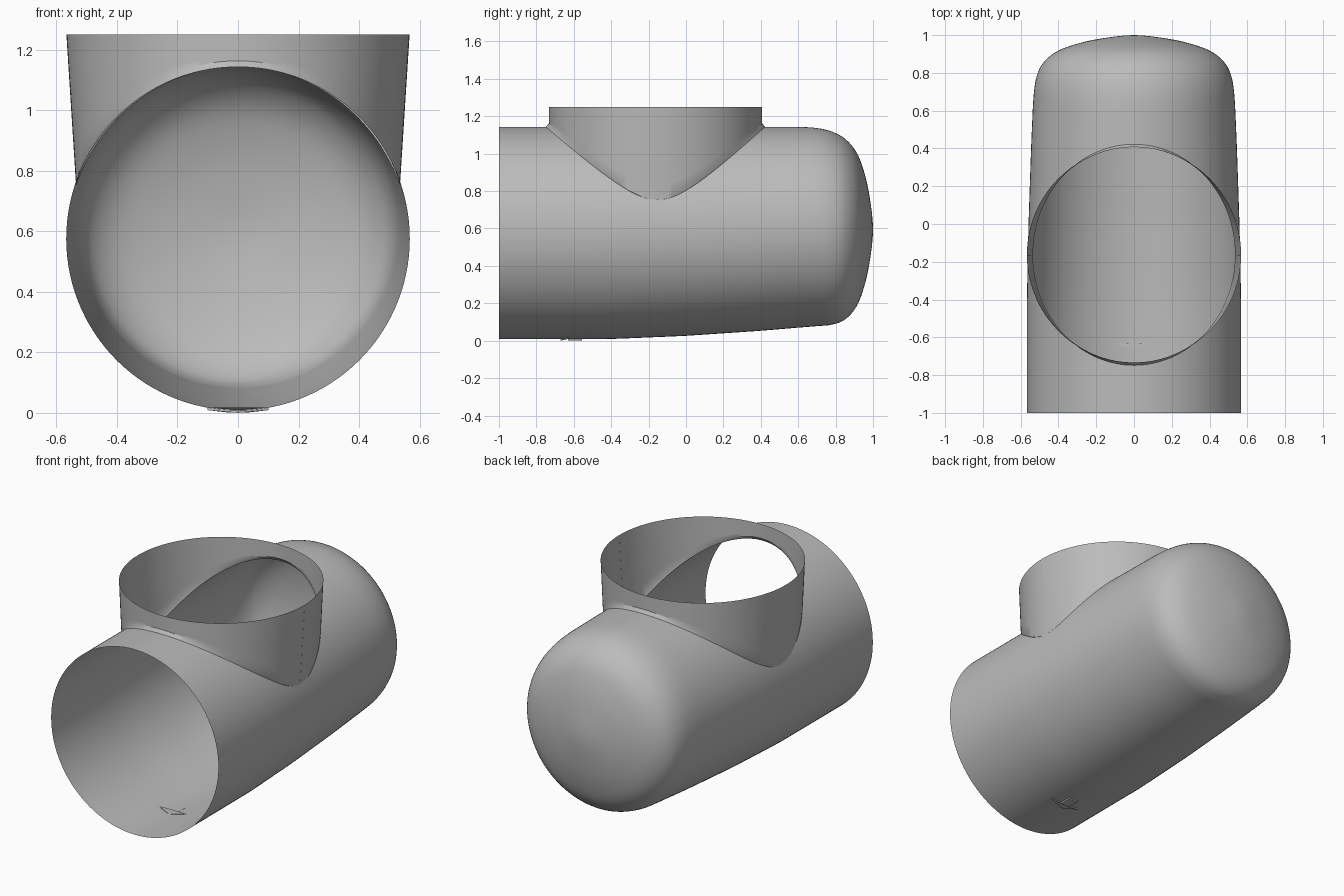
import bpy, bmesh, math
from mathutils import Vector

cube = bpy.data.objects.get("Cube")
if cube:
    bpy.data.objects.remove(cube, do_unlink=True)

grey = bpy.data.materials.new("plain grey")
grey.use_nodes = True
grey.diffuse_color = (0.5, 0.5, 0.5, 1)
grey.node_tree.nodes["Principled BSDF"].inputs["Base Color"].default_value = (0.5, 0.5, 0.5, 1)

# Pipe silhouette as (y, bottom z, top z)
TUBE = [Vector(p) for p in ((-1, .008, 1.143), (-.4, .009, 1.143), (0, .026, 1.143),
                            (.4, .053, 1.143), (.6, .07, 1.143))]
CAP = [Vector(p) for p in ((.5, .062, 1.143), (.6, .07, 1.143), (.7, .078, 1.137),
                           (.78, .086, 1.118), (.85, .113, 1.08), (.91, .18, 1.01),
                           (.95, .28, .91), (.98, .41, .78), (1, .595, .595), (.98, .78, .41))]
BRANCH_Y = -.163
HOLE_RX, HOLE_RY = .535, .585
NECK_RY, RIM_RX, RIM_Z = .57, .567, 1.25
HALF = 72          # columns across the opening
ROWS = 10


def silhouette(y):
    for a, b in zip(TUBE, TUBE[1:]):
        if y <= b.x:
            return a.lerp(b, (y - a.x) / (b.x - a.x))
    return TUBE[-1]


def ring_point(section, phi):
    y, low, high = section
    r = (high - low) / 2
    return Vector((r * math.sin(phi), y, (high + low) / 2 + r * math.cos(phi)))


def catmull(points, steps):
    out = []
    for p, q, r, s in zip(points, points[1:], points[2:], points[3:]):
        for i in range(1, steps + 1):
            t = i / steps
            out.append((2 * q + (r - p) * t + (2 * p - 5 * q + 4 * r - s) * t ** 2
                        + (3 * q - p - 3 * r + s) * t ** 3) / 2)
    return out


def bridge(bm, lines, closed=True):
    """Join neighbouring lines of points with quads."""
    grid = [[bm.verts.new(p) for p in line] for line in lines]
    for a, b in zip(grid, grid[1:] + grid[:1] if closed else grid[1:]):
        for i in range(len(a) - 1):
            bm.faces.new((a[i], a[i + 1], b[i + 1], b[i]))


def finish(name, bm, angle=30):
    bmesh.ops.remove_doubles(bm, verts=bm.verts, dist=1e-5)
    bmesh.ops.recalc_face_normals(bm, faces=bm.faces)
    mesh = bpy.data.meshes.new(name)
    bm.to_mesh(mesh)
    bm.free()
    mesh.materials.append(grey)
    mesh.shade_smooth()
    mesh.set_sharp_from_angle(angle=math.radians(angle))
    obj = bpy.data.objects.new(name, mesh)
    bpy.context.collection.objects.link(obj)
    return obj


# Columns around the pipe: those across the opening end on its edge
mid = silhouette(BRANCH_Y)
reach = HOLE_RX / ((mid.z - mid.y) / 2)
side = math.asin(reach)
upper = [math.asin(reach * math.cos(math.pi * (1 - i / HALF))) for i in range(HALF + 1)]
lower = [side + (2 * math.pi - 2 * side) * i / HALF for i in range(1, HALF)]


def hole_edge(phi, sign):
    y = BRANCH_Y
    for _ in range(12):
        x = ring_point(silhouette(y), phi).x
        y = BRANCH_Y + sign * HOLE_RY * math.sqrt(max(0, 1 - (x / HOLE_RX) ** 2))
    return y


# Main pipe, open at the front with a domed back
cap_sections = catmull(CAP, 4)
front, back = [], []
for phi in upper + lower:
    over = phi in upper[1:-1]
    y0 = hole_edge(phi, -1) if over else BRANCH_Y
    y1 = hole_edge(phi, 1) if over else BRANCH_Y
    front.append([ring_point(silhouette(-1 + (y0 + 1) * i / ROWS), phi) for i in range(ROWS + 1)])
    back.append([ring_point(silhouette(y1 + (.6 - y1) * i / ROWS), phi) for i in range(ROWS + 1)]
                + [ring_point(s, phi) for s in cap_sections])
bm = bmesh.new()
bridge(bm, front)
bridge(bm, back)
bmesh.ops.dissolve_degenerate(bm, dist=1e-5, edges=bm.edges)
finish("main_pipe", bm, 40)

# Upright branch with a narrow bevelled lip where it meets the pipe
edge = [line[-1] for line in front[:HALF + 1]] + [line[0] for line in back[HALF - 1:0:-1]]
lip, neck = [], []
for p in edge:
    c = p.x / HOLE_RX
    s = (p.y - BRANCH_Y) / HOLE_RY
    z = p.z + .02 * s * s
    k = (z - .75) / (RIM_Z - .75)
    foot = Vector(((HOLE_RX + (RIM_RX - HOLE_RX) * k) * c, BRANCH_Y + NECK_RY * s, z))
    rim = Vector((RIM_RX * c, BRANCH_Y + NECK_RY * s, RIM_Z))
    lip.append([p, foot])
    neck.append([foot.lerp(rim, i / 6) for i in range(7)])
bm = bmesh.new()
bridge(bm, lip)
bridge(bm, neck)
finish("branch_pipe", bm)

# Small raised flow arrow under the pipe
outline = [(0, -.67), (.1, -.63), (.03, -.63), (.03, -.555), (-.03, -.555), (-.03, -.63), (-.1, -.63)]
bm = bmesh.new()
layers = []
for lift in (.0085, -.001):
    layer = []
    for x, y in outline:
        sec = silhouette(y)
        r = (sec.z - sec.y) / 2
        layer.append(bm.verts.new((x, y, sec.y + r - math.sqrt(r * r - x * x) - lift)))
    layers.append(layer)
    for ids in ((0, 1, 2, 5, 6), (2, 3, 4, 5)):
        bm.faces.new([layer[i] for i in ids])
for i in range(len(outline)):
    j = (i + 1) % len(outline)
    bm.faces.new((layers[0][i], layers[0][j], layers[1][j], layers[1][i]))
finish("flow_arrow", bm)
